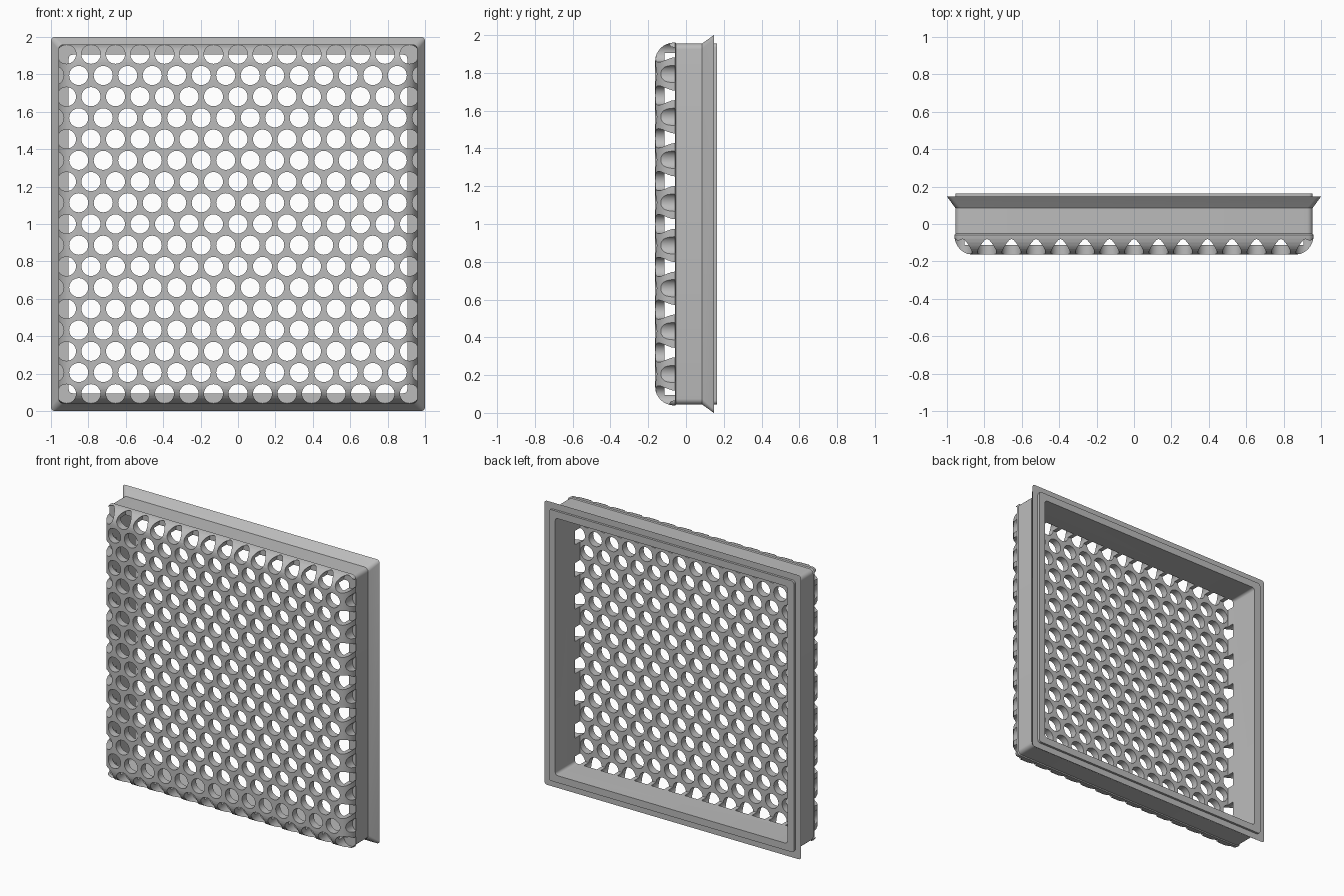
import bpy, bmesh, math
from mathutils import Matrix, Vector

if "Cube" in bpy.data.objects:
    bpy.data.objects.remove(bpy.data.objects["Cube"])

grey = bpy.data.materials.new("plain grey")
grey.use_nodes = True
colour = (0.5, 0.5, 0.5, 1)
grey.diffuse_color = colour
grey.node_tree.nodes["Principled BSDF"].inputs["Base Color"].default_value = colour

FRONT, FLOOR, LEDGE, BACK = -0.163, -0.113, -0.058, 0.163
PITCH, HOLE = 0.131, 0.051


def add_object(name, bm):
    bmesh.ops.recalc_face_normals(bm, faces=bm.faces)
    mesh = bpy.data.meshes.new(name)
    bm.to_mesh(mesh)
    bm.free()
    obj = bpy.data.objects.new(name, mesh)
    bpy.context.collection.objects.link(obj)
    mesh.materials.append(grey)
    return obj


def rounded_square(bm, half, y, radius, steps=5):
    ring = []
    for corner in range(4):
        for i in range(steps + 1):
            a = math.pi / 2 * (corner + i / steps)
            mid = math.pi / 2 * (corner + 0.5)
            c = (half - radius) * math.sqrt(2)
            ring.append(bm.verts.new((c * math.cos(mid) + radius * math.cos(a), y,
                                      1 + c * math.sin(mid) + radius * math.sin(a))))
    return ring


# Tray shell: front face, rounded edge, wall, flared flange, back step, inside
profile = []
for i in range(9):
    a = math.pi / 2 * i / 8
    profile.append((0.865 + 0.096 * math.sin(a), LEDGE + (FRONT - LEDGE) * math.cos(a), 0.03))
profile += [(0.955, LEDGE + 0.006, 0.03), (0.955, 0.085, 0.03), (1.0, 0.147, 0.02),
            (0.955, 0.147, 0.02), (0.955, BACK, 0.02), (0.905, BACK, 0.02),
            (0.905, FLOOR, 0.02)]
bm = bmesh.new()
rings = [rounded_square(bm, *p) for p in profile]
for a, b in zip(rings, rings[1:]):
    for i in range(len(a)):
        j = (i + 1) % len(a)
        bm.faces.new((a[i], a[j], b[j], b[i]))
bm.faces.new(rings[0])
bm.faces.new(rings[-1])
tray = add_object("perforated_tray", bm)

# Staggered hole cutters, stopping at the frame ledge
bm = bmesh.new()
turn = Matrix.Rotation(math.pi / 2, 4, 'X')
start = FRONT - 0.1
for row in range(-8, 9):
    count = 15 if row % 2 == 0 else 16
    for col in range(count):
        place = Vector(((col - (count - 1) / 2) * PITCH, (start + LEDGE) / 2,
                        1 + row * PITCH * math.sqrt(3) / 2))
        bmesh.ops.create_cone(bm, cap_ends=True, segments=28, radius1=HOLE, radius2=HOLE,
                              depth=LEDGE - start, matrix=Matrix.Translation(place) @ turn)
cutter = add_object("hole_cutter", bm)
cutter.hide_render = True

cut = tray.modifiers.new("holes", 'BOOLEAN')
cut.operation = 'DIFFERENCE'
cut.solver = 'EXACT'
cut.object = cutter
bpy.ops.object.select_all(action='DESELECT')
bpy.context.view_layer.objects.active = tray
tray.select_set(True)
bpy.ops.object.modifier_apply(modifier=cut.name)
bpy.data.objects.remove(cutter)
bpy.ops.object.shade_smooth_by_angle(angle=math.radians(30))
